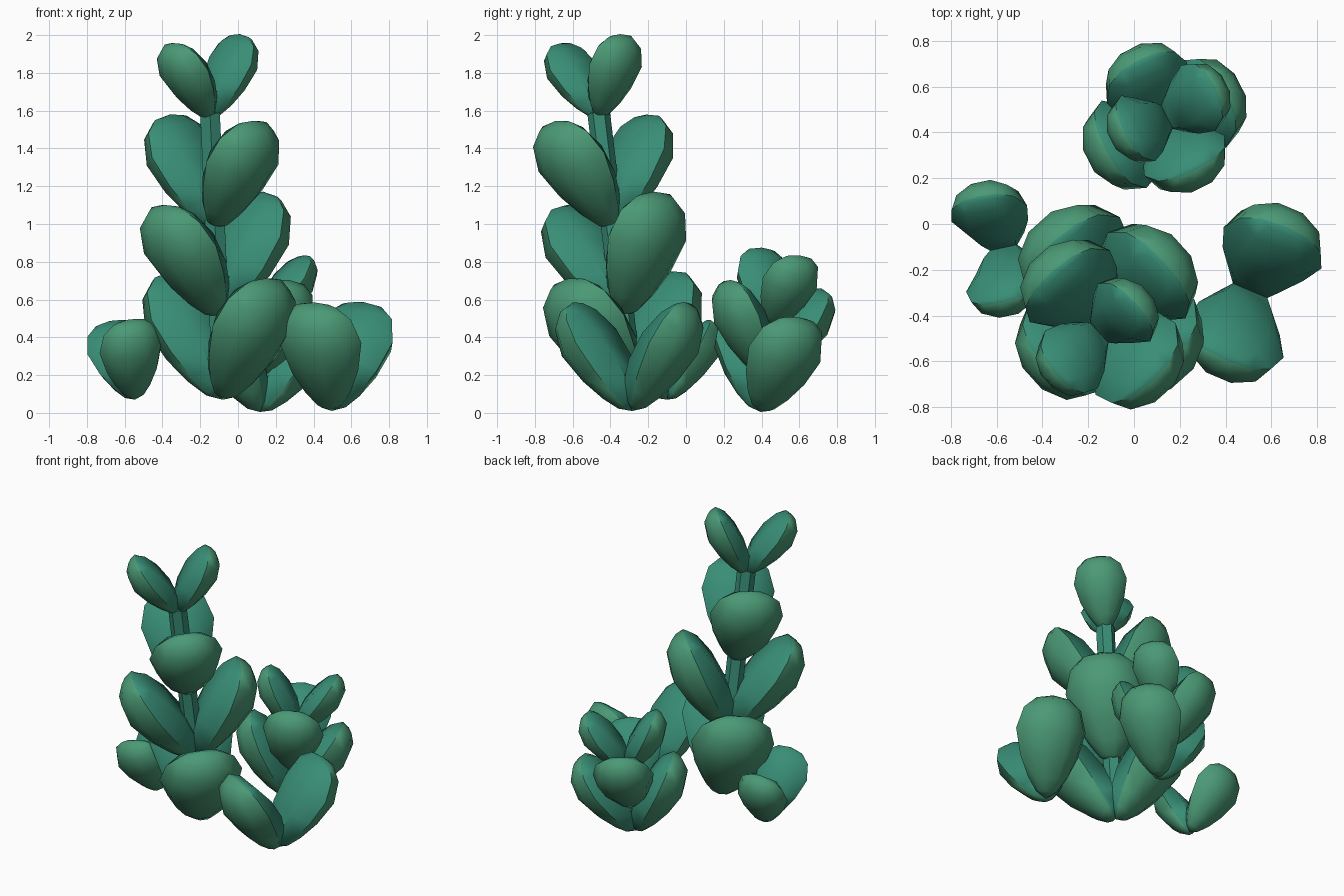
import bpy, bmesh
from math import sin, cos, pi, radians
from mathutils import Vector, Matrix

if "Cube" in bpy.data.objects:
    bpy.data.objects.remove(bpy.data.objects["Cube"])

UP = Vector((0, 0, 1))
TILT = radians(29)


def material(name, color):
    m = bpy.data.materials.new(name)
    m.diffuse_color = (*color, 1)
    m.use_nodes = True
    m.node_tree.nodes["Principled BSDF"].inputs["Base Color"].default_value = m.diffuse_color
    return m


GREEN = material("leaf_green", (0.07, 0.32, 0.18))
TEAL = material("leaf_teal", (0.04, 0.27, 0.18))


def finish(bm, name, mats):
    bmesh.ops.recalc_face_normals(bm, faces=bm.faces[:])
    me = bpy.data.meshes.new(name)
    bm.to_mesh(me)
    bm.free()
    for m in mats:
        me.materials.append(m)
    ob = bpy.data.objects.new(name, me)
    bpy.context.collection.objects.link(ob)
    bpy.ops.object.select_all(action='DESELECT')
    ob.select_set(True)
    bpy.context.view_layer.objects.active = ob
    bpy.ops.object.shade_smooth_by_angle(angle=radians(48))


# Fleshy leaf: teardrop with a deep outer bulge, a creased rim and a shallow inner bulge
# (position along leaf, rim and outer size, inner size)
SECTIONS = [(0.07, 0.31, 0.31), (0.2, 0.56, 0.54), (0.4, 0.82, 0.66),
            (0.66, 1.0, 0.58), (0.87, 0.82, 0.36), (0.97, 0.48, 0.14)]
OUTER = 5
INNER = [(-0.55, 0.92), (0.55, 0.92)]


def leaf(name, base, azimuth, lean, length):
    w, t, b = 0.352 * length, 0.275 * length, 0.265 * length
    d = Vector((cos(azimuth), sin(azimuth), 0))
    axis = lean @ (d * sin(TILT) + UP * cos(TILT))
    out = lean @ (d * cos(TILT) - UP * sin(TILT))
    side = axis.cross(out)
    bm = bmesh.new()
    root = bm.verts.new(base)
    tip = bm.verts.new(base + axis * length)
    rings = []
    for s, k, ki in SECTIONS:
        section = [(w * k * cos(pi * i / OUTER), t * k * sin(pi * i / OUTER))
                   for i in range(OUTER + 1)]
        section += [(w * k * x, -b * ki * y) for x, y in INNER]
        rings.append([bm.verts.new(base + axis * (s * length) + side * x + out * y)
                      for x, y in section])
    count = len(rings[0])
    for i in range(count):
        j = (i + 1) % count
        new = [bm.faces.new((root, rings[0][i], rings[0][j])),
               bm.faces.new((tip, rings[-1][j], rings[-1][i]))]
        new += [bm.faces.new((p[i], q[i], q[j], p[j])) for p, q in zip(rings, rings[1:])]
        for f in new:
            f.material_index = int(i >= OUTER)
    finish(bm, name, (GREEN, TEAL))


# Stem: slanted six-sided rod
def stem(name, start, end, radius):
    bm = bmesh.new()
    v = end - start
    rot = UP.rotation_difference(v).to_matrix().to_4x4()
    bmesh.ops.create_cone(bm, cap_ends=True, segments=6, radius1=radius,
                          radius2=radius, depth=v.length,
                          matrix=Matrix.Translation((start + end) / 2) @ rot)
    finish(bm, name, (TEAL,))


# Plants: name, base, slope of growth, first leaf angle, tiers (height, leaf length), stem radius
PLANTS = [
    ("tall_plant", (-0.08, -0.28, 0.07), (-0.045, -0.12), -48,
     [(0, 0.76), (0.44, 0.72), (0.91, 0.67), (1.49, 0.485)], 0.06),
    ("medium_plant", (0.115, 0.395, 0.005), (0.05, 0.13), 27,
     [(0, 0.61), (0.19, 0.56), (0.45, 0.46)], 0.04),
    ("right_sprout", (0.495, -0.285, 0.01), (0.08, -0.04), 67, [(0, 0.66)], 0),
    ("left_sprout", (-0.545, -0.1, 0.07), (-0.22, -0.03), 102, [(0, 0.49)], 0),
]

for name, base, slope, az, tiers, radius in PLANTS:
    base = Vector(base)
    grow = Vector((*slope, 1))
    lean = UP.rotation_difference(Vector((slope[0] * 0.9, slope[1] * 0.9, 1)))
    for n, (h, length) in enumerate(tiers):
        for k in range(2):
            leaf(f"{name}_leaf_{n + 1}{'ab'[k]}", base + grow * h,
                 radians(az + 90 * n + 180 * k), lean, length)
    if radius:
        stem(f"{name}_stem", base + grow * 0.08, base + grow * (tiers[-1][0] + 0.03), radius)
